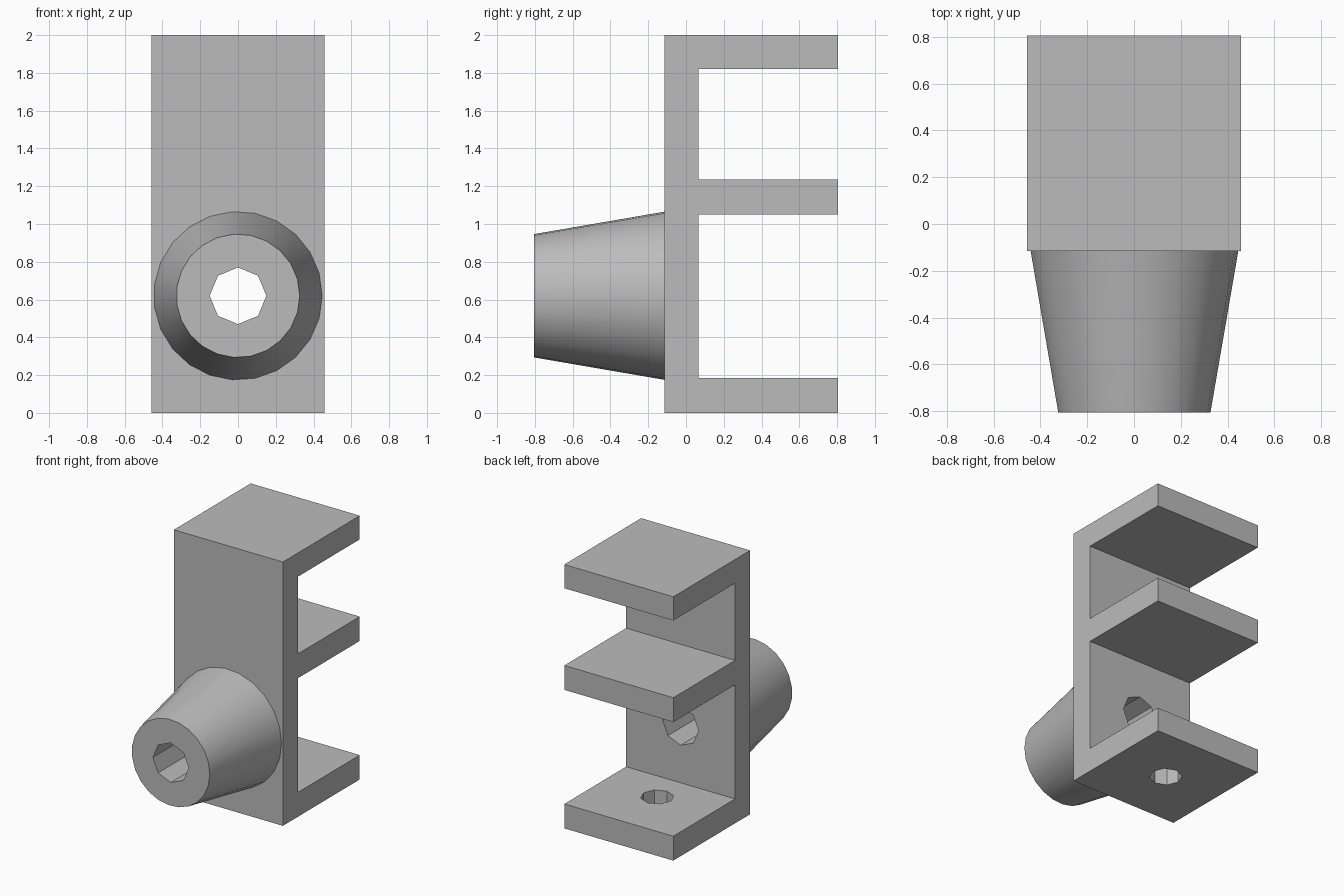
import bpy, bmesh, math
from mathutils import Matrix, Vector

if "Cube" in bpy.data.objects:
    bpy.data.objects.remove(bpy.data.objects["Cube"])

HALF_WIDTH = 0.457
FRONT, WALL, BACK = -0.115, 0.065, 0.805
BORE_Z = 0.62

grey = bpy.data.materials.new("plain grey")
grey.use_nodes = True
colour = (0.5, 0.5, 0.5, 1)
grey.diffuse_color = colour
grey.node_tree.nodes["Principled BSDF"].inputs["Base Color"].default_value = colour


def finish(name, bm):
    bmesh.ops.recalc_face_normals(bm, faces=bm.faces)
    mesh = bpy.data.meshes.new(name)
    bm.to_mesh(mesh)
    bm.free()
    mesh.materials.append(grey)
    obj = bpy.data.objects.new(name, mesh)
    bpy.context.collection.objects.link(obj)
    return obj


def cone(name, centre, axis, sides, r1, r2, depth):
    """Cone or prism whose first end has radius r1; axis is 'Y' or 'Z'."""
    bm = bmesh.new()
    turn = Matrix.Rotation(math.pi / 2, 4, "X") if axis == "Y" else Matrix()
    # start the ring with a vertex on +x
    spin = Matrix.Rotation(math.pi / 2, 4, "Z")
    bmesh.ops.create_cone(bm, cap_ends=True, segments=sides, radius1=r1,
                          radius2=r2, depth=depth,
                          matrix=Matrix.Translation(centre) @ turn @ spin)
    # align the first vertex with +x whatever the primitive's start angle
    v = max(bm.verts, key=lambda p: p.co.x).co - Vector(centre)
    angle = math.atan2(v.z, v.x) if axis == "Y" else -math.atan2(v.y, v.x)
    bmesh.ops.rotate(bm, verts=bm.verts, cent=centre,
                     matrix=Matrix.Rotation(angle, 3, axis))
    return finish(name, bm)


def cut(obj, cutter):
    mod = obj.modifiers.new("hole", "BOOLEAN")
    mod.operation = "DIFFERENCE"
    mod.solver = "EXACT"
    mod.object = cutter
    bpy.context.view_layer.objects.active = obj
    bpy.ops.object.modifier_apply(modifier=mod.name)


# E-shaped bracket: upright plate with three shelves, extruded across x
profile = [(FRONT, 0), (BACK, 0)]
for low, high in ((0.185, 1.05), (1.235, 1.82)):
    profile += [(BACK, low), (WALL, low), (WALL, high), (BACK, high)]
profile += [(BACK, 2), (FRONT, 2)]
bm = bmesh.new()
face = bm.faces.new([bm.verts.new((-HALF_WIDTH, y, z)) for y, z in profile])
side = bmesh.ops.extrude_face_region(bm, geom=[face])["geom"]
bmesh.ops.translate(bm, vec=(2 * HALF_WIDTH, 0, 0),
                    verts=[g for g in side if isinstance(g, bmesh.types.BMVert)])
bracket = finish("bracket", bm)

# Tapered nozzle on the front
nozzle_end = -0.805
spout = cone("nozzle", (0, (FRONT + nozzle_end) / 2, BORE_Z), "Y", 23,
             0.446, 0.327, FRONT - nozzle_end)

# Octagonal bore through nozzle and plate, and a hole in the bottom shelf
bore = cone("bore_cutter", (0, -0.4, BORE_Z), "Y", 8, 0.15, 0.15, 1.2)
shelf_hole = cone("shelf_hole_cutter", (0, 0.345, 0.09), "Z", 8, 0.115, 0.115, 0.4)
cut(bracket, bore)
cut(bracket, shelf_hole)
cut(spout, bore)
for cutter in (bore, shelf_hole):
    bpy.data.objects.remove(cutter)

# Smooth the taper, keep the other edges crisp
bpy.ops.object.select_all(action="DESELECT")
spout.select_set(True)
bpy.context.view_layer.objects.active = spout
bpy.ops.object.shade_smooth_by_angle(angle=math.radians(30))
